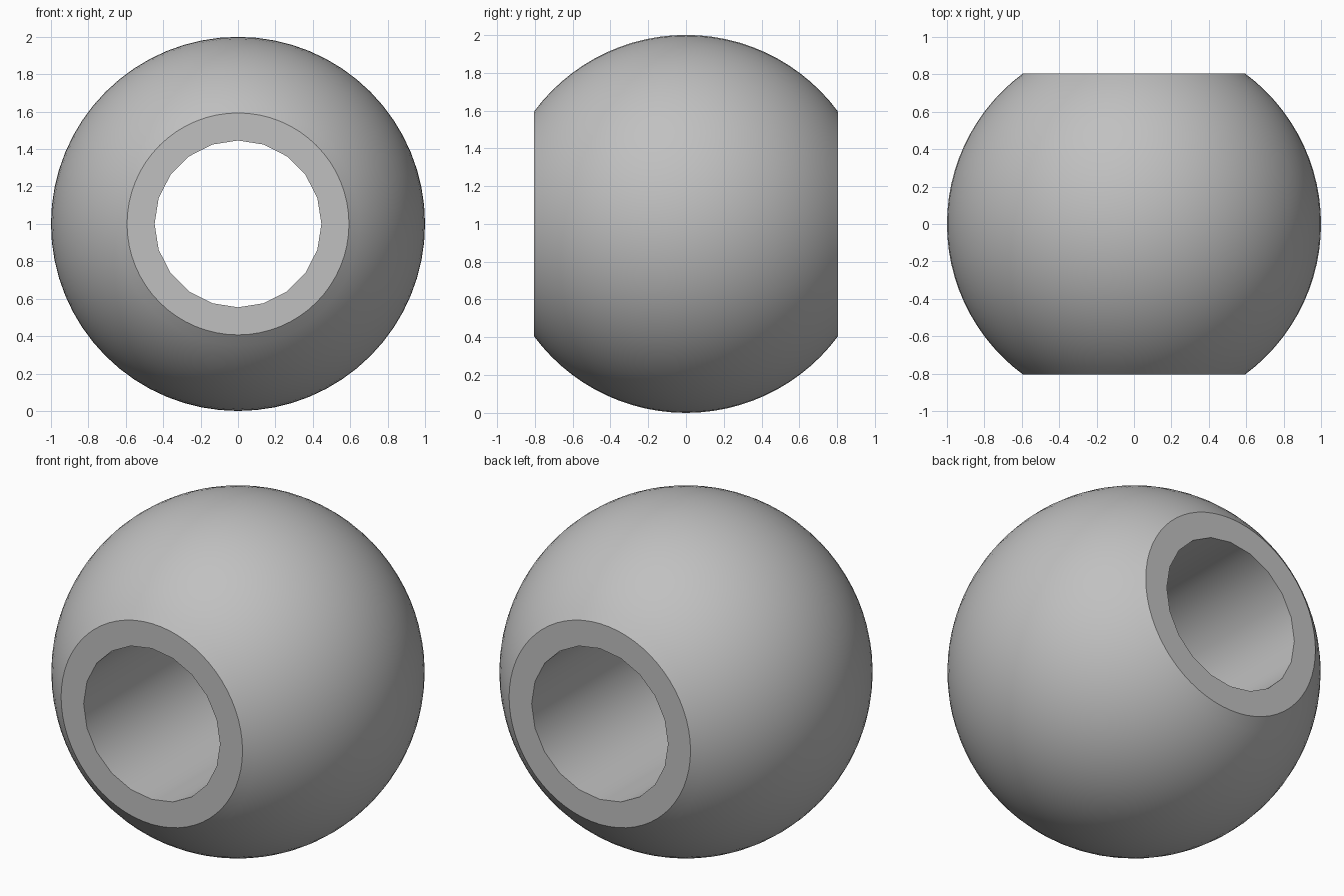
import bpy
import bmesh
from math import asin, cos, sin, radians
from mathutils import Matrix

SEGMENTS, RINGS = 64, 26
HALF_DEPTH = 0.805
BORE_RADIUS, BORE_SIDES = 0.446, 20

cube = bpy.data.objects.get("Cube")
if cube:
    bpy.data.objects.remove(cube, do_unlink=True)

grey = bpy.data.materials.new("plain grey")
grey.use_nodes = True
colour = (0.53, 0.53, 0.53, 1)
grey.diffuse_color = colour
grey.node_tree.nodes["Principled BSDF"].inputs["Base Color"].default_value = colour


def add_object(name, bm):
    bmesh.ops.recalc_face_normals(bm, faces=bm.faces)
    mesh = bpy.data.meshes.new(name)
    bm.to_mesh(mesh)
    bm.free()
    mesh.materials.append(grey)
    obj = bpy.data.objects.new(name, mesh)
    bpy.context.collection.objects.link(obj)
    obj.location.z = 1
    return obj


# Ball truncated at the front and back: an arc turned around the y axis
bm = bmesh.new()
limit = asin(HALF_DEPTH)
loops = []
for i in range(RINGS + 1):
    a = limit * (2 * i / RINGS - 1)
    turns = [radians(360 * j / SEGMENTS) for j in range(SEGMENTS)]
    loops.append([bm.verts.new((cos(a) * sin(t), sin(a), cos(a) * cos(t)))
                  for t in turns])
for low, high in zip(loops, loops[1:]):
    for j in range(SEGMENTS):
        k = (j + 1) % SEGMENTS
        bm.faces.new((low[j], low[k], high[k], high[j]))
bm.faces.new(loops[0])
bm.faces.new(loops[-1])
ball = add_object("bored_ball", bm)

# Cutter for the bore running front to back
bm = bmesh.new()
bmesh.ops.create_cone(bm, cap_ends=True, segments=BORE_SIDES,
                      radius1=BORE_RADIUS, radius2=BORE_RADIUS, depth=3,
                      matrix=Matrix.Rotation(radians(90), 4, "X"))
cutter = add_object("bore_cutter", bm)
cutter.hide_render = True

# Cut the bore, then drop the cutter
bore = ball.modifiers.new("bore", "BOOLEAN")
bore.operation = "DIFFERENCE"
bore.solver = "EXACT"
bore.object = cutter
bpy.ops.object.select_all(action="DESELECT")
bpy.context.view_layer.objects.active = ball
ball.select_set(True)
bpy.ops.object.modifier_apply(modifier=bore.name)
bpy.data.objects.remove(cutter, do_unlink=True)
bpy.ops.object.shade_smooth_by_angle(angle=radians(30))
